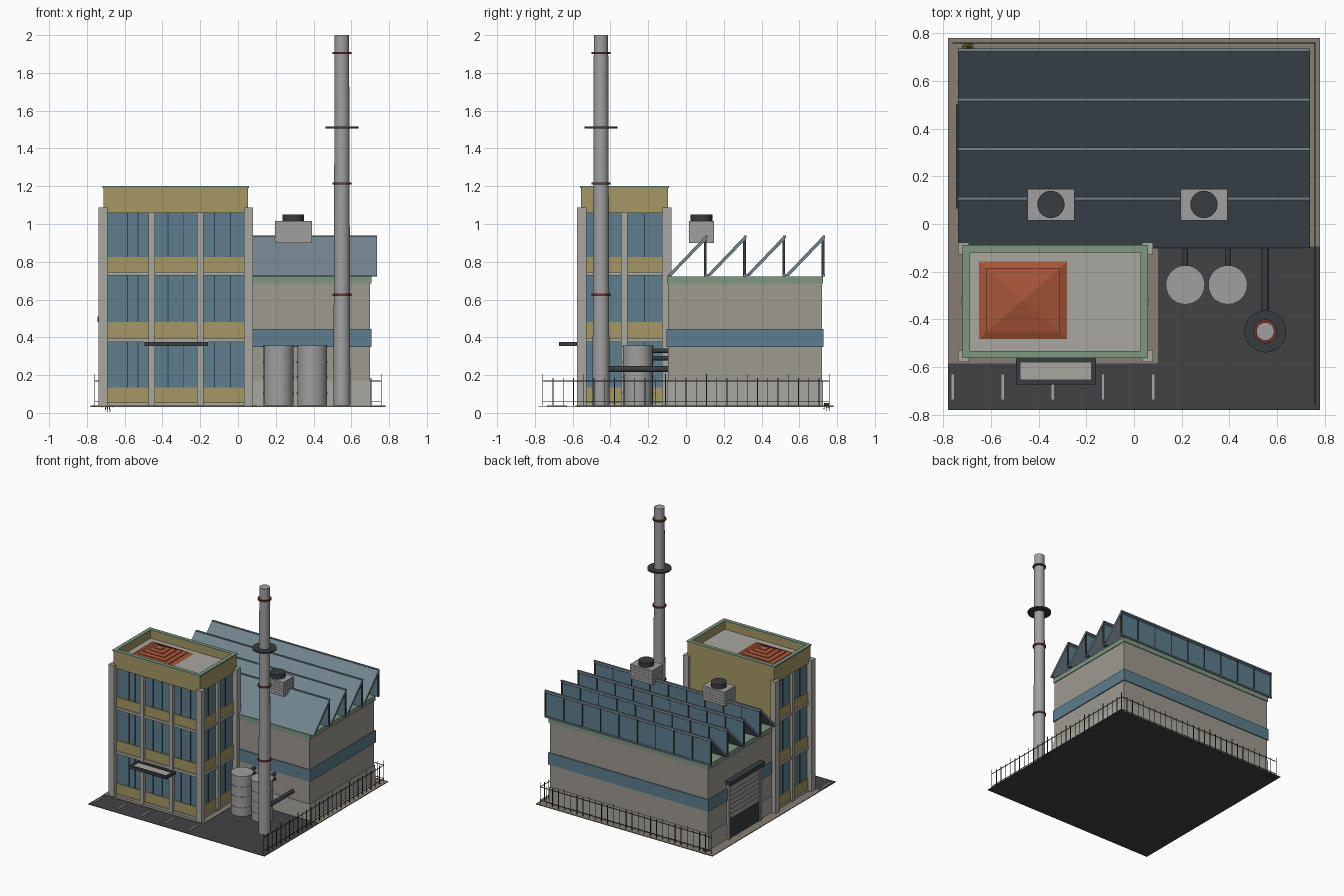
import bpy, bmesh, math, random
from mathutils import Vector, Matrix

if "Cube" in bpy.data.objects:
    bpy.data.objects.remove(bpy.data.objects["Cube"])

random.seed(3)
G = 0.038  # ground level


def mat(name, r, g, b):
    m = bpy.data.materials.new(name)
    m.diffuse_color = (r, g, b, 1)
    m.use_nodes = True
    m.node_tree.nodes["Principled BSDF"].inputs["Base Color"].default_value = m.diffuse_color
    return m


YELLOW = mat("ochre", .38, .31, .13)
GLASS = mat("blue_glass", .11, .21, .27)
WALL = mat("wall", .34, .32, .28)
STONE = mat("stone", .40, .39, .35)
GREEN = mat("green_trim", .21, .31, .22)
SHEET = mat("roof_sheet", .17, .23, .27)
RED = mat("red_tile", .38, .09, .04)
DARK = mat("dark_steel", .04, .045, .05)
STEEL = mat("steel", .35, .35, .35)
ASPHALT = mat("asphalt", .055, .055, .06)
PAVING = mat("paving", .24, .21, .17)
MAROON = mat("maroon", .16, .03, .03)
LEAF = mat("leaf", .12, .12, .03)


def finish(name, bm, material, smooth=False):
    me = bpy.data.meshes.new(name)
    bm.to_mesh(me)
    bm.free()
    ob = bpy.data.objects.new(name, me)
    bpy.context.collection.objects.link(ob)
    me.materials.append(material)
    if smooth:
        bpy.ops.object.select_all(action='DESELECT')
        ob.select_set(True)
        bpy.context.view_layer.objects.active = ob
        bpy.ops.object.shade_smooth_by_angle(angle=math.radians(40))
    return ob


def boxes(name, items, material):
    """One object made of axis-aligned boxes (x0, x1, y0, y1, z0, z1)."""
    bm = bmesh.new()
    for x0, x1, y0, y1, z0, z1 in items:
        m = Matrix.Translation(((x0+x1)/2, (y0+y1)/2, (z0+z1)/2)) @ \
            Matrix.Diagonal((x1-x0, y1-y0, z1-z0, 1))
        bmesh.ops.create_cube(bm, size=1, matrix=m)
    return finish(name, bm, material)


def rods(name, items, material, sides=28):
    """One object made of round rods (start, end, r_start, r_end)."""
    bm = bmesh.new()
    for a, b, r0, r1 in items:
        a, b = Vector(a), Vector(b)
        m = Matrix.Translation((a+b)/2) @ (b-a).to_track_quat('Z', 'Y').to_matrix().to_4x4()
        bmesh.ops.create_cone(bm, cap_ends=True, segments=sides, radius1=r0,
                              radius2=r1, depth=(b-a).length, matrix=m)
    return finish(name, bm, material, True)


def frame(x0, x1, y0, y1, z0, z1, w):
    """Four boxes forming a rectangular ring."""
    return [(x0, x1, y0, y0+w, z0, z1), (x0, x1, y1-w, y1, z0, z1),
            (x0, x0+w, y0+w, y1-w, z0, z1), (x1-w, x1, y0+w, y1-w, z0, z1)]


# Ground
boxes("asphalt_yard", [(-.78, .78, -.78, .78, .032, G-.003)], ASPHALT)
boxes("paving", [(-.78, .1, -.585, -.095, .034, G), (-.78, .78, -.095, .78, .034, G)], PAVING)
boxes("parking_lines", [(x-.005, x+.005, -.735, -.63, .034, G)
                        for x in (-.76, -.55, -.34, -.13, .08)], STONE)

# Office tower: glass core, ochre bands, stone slabs and pillars
boxes("office_glass", [(-.7, .04, -.54, -.105, G, 1.07)], GLASS)
boxes("office_bands", [(-.707, .047, -.547, -.1, z0, z1) for z0, z1 in
                       ((.05, .135), (.395, .48), (.745, .825))], YELLOW)
boxes("office_slabs", [(-.715, .055, -.555, -.1, z0, z1) for z0, z1 in
                       ((G, .055), (.375, .397), (.727, .747))], STONE)
boxes("office_back_wall", [(-.7, .04, -.11, -.095, G, 1.07)], YELLOW)
boxes("office_corner_pillars", [(x, x+.047, y, y+.05, G, 1.087) for x in (-.738, .033)
                                for y in (-.578, -.127)], STONE)
boxes("office_mid_pillars", [(x-.017, x+.017, -.563, -.53, G, 1.06) for x in (-.457, -.2)] +
      [(x, x+.033, -.343, -.31, G, 1.06) for x in (-.723, .03)], STONE)
mullions = []
for z0, z1 in ((.135, .375), (.48, .727), (.825, 1.06)):
    for x in (-.62, -.585, -.37, -.29, -.125, -.04)[1:] + (-.53,):
        mullions.append((x-.002, x+.002, -.545, -.53, z0, z1))
    for y in (-.435, -.22):
        mullions.append((-.705, .045, y-.002, y+.002, z0, z1))
boxes("office_mullions", mullions, DARK)

# Parapet with recessed roof deck and coping
boxes("parapet", frame(-.712, .052, -.555, -.095, 1.057, 1.19, .022), YELLOW)
boxes("parapet_coping", frame(-.718, .058, -.561, -.089, 1.19, 1.2, .03), GREEN)
boxes("office_roof_deck", [(-.7, .04, -.54, -.11, 1.07, 1.13)], STONE)

# Stepped tile hip roof
bm = bmesh.new()
prev, steps = None, 6
for i in range(steps):
    for t, z in ((i/steps, 1.13 + .012*i + .006), ((i+1)/steps, 1.13 + .012*(i+1))):
        s = max(1-t, .01)
        ring = [bm.verts.new((-.465+sx*.185*s, -.32+sy*.162*s, z if prev else 1.13))
                for sx, sy in ((-1, -1), (1, -1), (1, 1), (-1, 1))]
        if prev:
            for k in range(4):
                bm.faces.new((prev[k], prev[(k+1) % 4], ring[(k+1) % 4], ring[k]))
        prev = ring
bm.faces.new(prev)
finish("tile_roof", bm, RED)

# Entrance canopy
boxes("canopy_frame", frame(-.495, -.16, -.672, -.56, .355, .376, .02), DARK)
boxes("canopy_panel", [(-.475, -.18, -.652, -.55, .36, .37)], STONE)

# Factory hall
boxes("hall_walls", [(-.7, .7, -.095, .72, G, .7)], WALL)
boxes("hall_plinth", [(-.704, .704, -.099, .724, G, .17)], STONE)
boxes("hall_blue_band", [(-.708, .708, -.103, .728, .35, .445)], GLASS)
boxes("hall_eaves_trim", [(-.706, .706, -.101, .726, .685, .722)], GREEN)

# Sawtooth roof: sloping sheets, upright glazing, mullions, ridge caps
bm = bmesh.new()
P, T = .2075, 4
ridges = [-.1 + P*(i+1) for i in range(T)]
for yr in ridges:
    prof = [(yr-P, .725), (yr-P+.022, .725), (yr, .917), (yr, .937), (yr-.005, .937)]
    a = [bm.verts.new((-.737, y, z)) for y, z in prof]
    f = bm.faces.new(a)
    ext = bmesh.ops.extrude_face_region(bm, geom=[f])
    bmesh.ops.translate(bm, vec=(1.474, 0, 0),
                        verts=[v for v in ext["geom"] if isinstance(v, bmesh.types.BMVert)])
bmesh.ops.recalc_face_normals(bm, faces=bm.faces)
finish("sawtooth_sheets", bm, SHEET)
boxes("sawtooth_glazing", [(-.73, .73, y-.01, y-.003, .722, .925) for y in ridges], GLASS)
boxes("sawtooth_mullions", [(-.732+.1622*i, -.724+.1622*i, y-.012, y+.002, .722, .925)
                            for y in ridges for i in range(10)], DARK)
boxes("sawtooth_ridge_caps", [(-.737, .737, y-.008, y+.006, z, z+.012)
                              for y in ridges for z in (.722, .927)], SHEET)

# Rooftop fan units
for i, x in enumerate((-.348, .293)):
    boxes(f"fan_unit_{i}", [(x-.098, x+.098, .015, .147, .9, 1.015)], STEEL)
    boxes(f"fan_louvres_{i}", [(x-.1, x+.1, .013, .149, .918+.02*k, .921+.02*k)
                               for k in range(5)], STEEL)
    rods(f"fan_hood_{i}", [((x, .082, 1.01), (x, .082, 1.05), .057, .057)], DARK)

# Roller door on the left side of the hall
boxes("door_opening", [(-.712, -.69, .09, .475, G, .47)], DARK)
boxes("door_shutter", [(-.716-.003*(k % 2), -.7, .1, .465, .2+.018*k, .218+.018*k)
                       for k in range(15)], STEEL)
boxes("door_frame", [(-.722, -.69, y, y+.02, G, .48) for y in (.075, .47)], WALL)
boxes("door_hood", [(-.745, -.69, .065, .5, .48, .51)], DARK)

# Chimney with bands, platform and flue pipe
cx, cy = .55, -.45
rods("chimney", [((cx, cy, G), (cx, cy, 2), .045, .038)], STEEL)
rods("chimney_bands", [((cx, cy, z-.006), (cx, cy, z+.006), .05, .05)
                       for z in (.625, 1.215, 1.905)], MAROON)
rods("chimney_platform", [((cx, cy, 1.505), (cx, cy, 1.517), .088, .088)], DARK)
rods("flue_pipe", [((cx, cy, .232), (cx, -.09, .232), .016, .016)], DARK, 16)

# Storage tanks with hoops and feed pipes
for i, x in enumerate((.215, .393)):
    rods(f"tank_{i}", [((x, -.255, G), (x, -.255, .358), .079, .079)], STEEL)
    rods(f"tank_hoops_{i}", [((x, -.255, z), (x, -.255, z+.007), .082, .082)
                             for z in (.1, .185, .265, .351)], STEEL)
    rods(f"tank_pipes_{i}", [((x, -.22, z), (x, -.09, z), .012, .012)
                             for z in (.29, .33)], DARK, 16)

# Fence along the right and back edges
fence, n, e = [], 28, .758
for i in range(n+1):
    p = -e + 2*e*i/n
    h = .205 if i % 4 == 0 else .185
    fence += [(e-.002, e+.002, p-.002, p+.002, G, h), (p-.002, p+.002, e-.002, e+.002, G, h)]
for z in (.06, .167):
    fence += [(e-.002, e+.002, -e, e, z, z+.004), (-e, e, e-.002, e+.002, z, z+.004)]
boxes("fence", fence, DARK)

# Small weed at the back left corner
bm = bmesh.new()
for i in range(14):
    a, r = i*2*math.pi/14, random.uniform(.025, .035)
    d, s = Vector((math.cos(a), .6*math.sin(a), 0)), Vector((-math.sin(a), math.cos(a), 0))*.006
    c = Vector((-.695, .745, G))
    mid, tip = c+d*r*.6+Vector((0, 0, .015)), c+d*r+Vector((0, 0, random.uniform(-.038, .02)))
    if i == 3:
        tip.z = 0
    bm.faces.new([bm.verts.new(v) for v in (c, mid-s, tip, mid+s)])
finish("weed", bm, LEAF)
